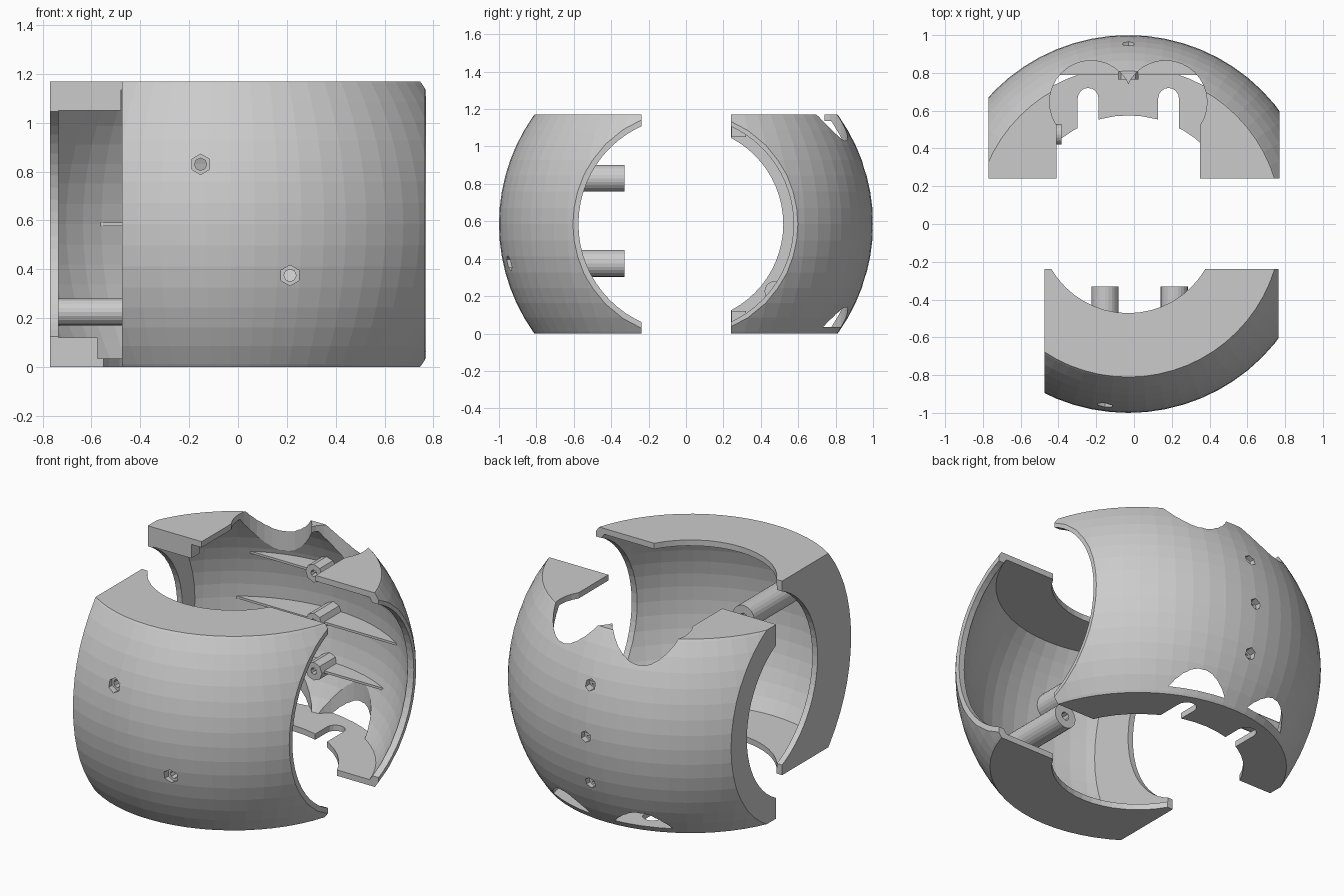
import bpy, bmesh, math
from mathutils import Matrix, Vector

if "Cube" in bpy.data.objects:
    bpy.data.objects.remove(bpy.data.objects["Cube"])

CX, CZ, H = -0.03, 0.585, 1.17      # sphere centre and overall height
R_OUT, R_IN, LID = 1.0, 0.953, 0.035


def add_object(name, bm):
    mesh = bpy.data.meshes.new(name)
    bmesh.ops.recalc_face_normals(bm, faces=bm.faces)
    bm.to_mesh(mesh)
    bm.free()
    ob = bpy.data.objects.new(name, mesh)
    bpy.context.collection.objects.link(ob)
    return ob


def box(name, x, y, z):
    bm = bmesh.new()
    bmesh.ops.create_cube(bm, size=1)
    for v in bm.verts:
        v.co = Vector([(b[0] + b[1]) / 2 + c * (b[1] - b[0]) for c, b in zip(v.co, (x, y, z))])
    return add_object(name, bm)


def sphere(name, r):
    bm = bmesh.new()
    bmesh.ops.create_uvsphere(bm, u_segments=64, v_segments=36, radius=r,
                              matrix=Matrix.Translation((CX, 0, CZ)))
    return add_object(name, bm)


def cyl(name, axis, a, b, p, r, n=48):
    """Cylinder along an axis from a to b; p holds the other two coordinates in order."""
    bm = bmesh.new()
    mid = list(p)
    mid.insert('xyz'.index(axis), (a + b) / 2)
    rot = {'x': Matrix.Rotation(math.pi / 2, 4, 'Y'),
           'y': Matrix.Rotation(math.pi / 2, 4, 'X'), 'z': Matrix.Identity(4)}[axis]
    bmesh.ops.create_cone(bm, cap_ends=True, segments=n, radius1=r, radius2=r, depth=b - a,
                          matrix=Matrix.Translation(mid) @ rot)
    return add_object(name, bm)


def boolean(ob, cutter, op='DIFFERENCE'):
    cutter.hide_render = True
    m = ob.modifiers.new('cut', 'BOOLEAN')
    m.operation, m.object, m.solver = op, cutter, 'EXACT'
    bpy.context.view_layer.objects.active = ob
    bpy.ops.object.modifier_apply(modifier=m.name)
    bpy.data.objects.remove(cutter)


def shell(name, x, y, hollow_x, left_r, right_r):
    """Sphere piece cut to a box, hollowed, with round openings in its ends."""
    ob = sphere(name, R_OUT)
    boolean(ob, box('clip', x, y, (0, H)), 'INTERSECT')
    core = sphere('core', R_IN)
    boolean(core, box('clip', hollow_x, (-2, 2), (LID, H - LID)), 'INTERSECT')
    boolean(ob, core)
    boolean(ob, cyl('end', 'x', x[0] - .1, hollow_x[0] + .02, (0, CZ), left_r, 64))
    boolean(ob, cyl('end', 'x', hollow_x[1] - .05, x[1] + .1, (0, CZ), right_r, 64))
    return ob


def tube(name, y0, y1, x, z, r, hole, n):
    ob = cyl(name, 'y', y0, y1, (x, z), r, n)
    boolean(ob, cyl('bore', 'y', y0 - .1, y1 + .1, (x, z), hole, 8))
    return ob


# Front shell with round openings in its lids
front = shell('front_shell', (-.475, .765), (-1.2, -.237), (-.44, .74), .575, .575)
for z in (0, H):
    boolean(front, cyl('lid_opening', 'z', z - .1, z + .1, (CX, 0), .472))

# Front screw posts
for i, (x, z, y) in enumerate([(-.153, .83, -.93), (.213, .375, -.915)]):
    boolean(front, cyl('screw_hole', 'y', -1.2, -.8, (x, z), .042, 6))
    tube(f'front_post_{i}', y, -.33, x, z, .072, .025, 24)

# Back shell
back = shell('back_shell', (-.77, .77), (.24, 1.2), (-.735, .74), .52, .575)

# Top lid opening: wide slot ending in two round lobes
boolean(back, box('slot', (CX - .38, CX + .38), (.1, .645), (1.0, 1.3)))
boolean(back, box('slot_mid', (CX - .19, CX + .19), (.6, .72), (1.0, 1.3)))
for s in (-1, 1):
    boolean(back, cyl('lobe', 'z', .8, 1.3, (CX + s * .197, .645), .22, 32))
    # Matching lobes through the wall above the bottom lid
    boolean(back, cyl('low_lobe', 'z', LID, .45, (CX + s * .197, .645), .22, 32))

# Bottom lid opening with two rounded notches
boolean(back, cyl('low_opening', 'z', -.1, LID + .02, (CX, 0), .575, 48))
for s in (-1, 1):
    x = CX + s * .213
    boolean(back, box('notch', (x - .055, x + .055), (.4, .665), (-.1, .06)))
    boolean(back, cyl('notch_end', 'z', -.1, .06, (x, .665), .0551, 16))

# Back screw bosses with thin ribs on each side
for i, z in enumerate((.29, .585, .88)):
    boolean(back, cyl('screw_hole', 'y', .8, 1.2, (CX, z), .034, 6))
    r = math.sqrt(R_IN ** 2 - (z - CZ) ** 2) + .015
    tube(f'back_boss_{i}', .765, r - .005, CX, z, .055, .02, 8)
    half = math.acos(.79 / r)
    bm = bmesh.new()
    pts = [half * (1 - k / 6) for k in range(13)]
    face = bm.faces.new([bm.verts.new((CX + r * math.sin(a), r * math.cos(a), z - .007)) for a in pts])
    ext = bmesh.ops.extrude_face_region(bm, geom=[face])
    bmesh.ops.translate(bm, vec=(0, 0, .014),
                        verts=[v for v in ext['geom'] if isinstance(v, bmesh.types.BMVert)])
    add_object(f'back_rib_{i}', bm)

# Thick corner blocks and hinge pin on the left of the back shell
box('top_corner_block', (-.765, -.48), (.242, .32), (1.05, H - .01))
box('bottom_corner_block', (-.765, -.575), (.242, .32), (.01, .12))
cyl('side_pin', 'x', -.745, -.385, (.475, .225), .055, 20)
